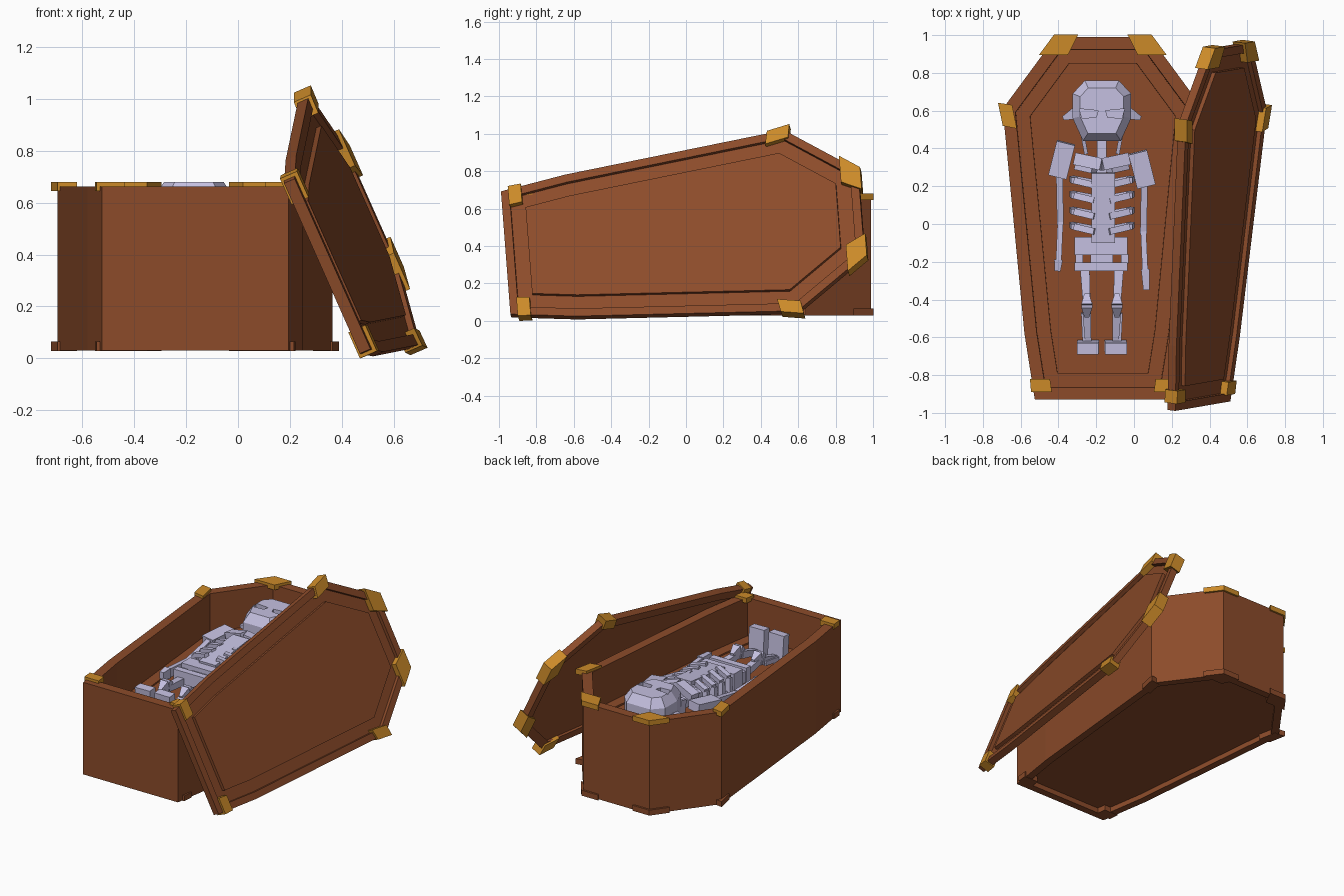
import bpy, bmesh, math
from mathutils import Vector, Matrix

if "Cube" in bpy.data.objects:
    bpy.data.objects.remove(bpy.data.objects["Cube"])


def material(name, rgb):
    m = bpy.data.materials.new(name)
    m.diffuse_color = (*rgb, 1)
    m.use_nodes = True
    m.node_tree.nodes["Principled BSDF"].inputs["Base Color"].default_value = m.diffuse_color
    return m


WOOD = material("brown_wood", (0.262, 0.071, 0.023))
GOLD = material("gold_fitting", (0.60, 0.255, 0.022))
BONE = material("pale_bone", (0.56, 0.53, 0.75))

# half outline of the casket, foot to head
HALF = [(0.36, -0.96), (0.415, -0.61), (0.53, 0.58), (0.25, 0.96)]
OUTLINE = HALF + [(-x, y) for x, y in reversed(HALF)]


def inset(poly, d):
    """Offset a counter-clockwise polygon inward by d."""
    out, n = [], len(poly)
    for i in range(n):
        a, b, c = (Vector(poly[(i + k) % n]) for k in (-1, 0, 1))
        e, f = (b - a).normalized(), (c - b).normalized()
        n1, n2 = Vector((-e.y, e.x)), Vector((-f.y, f.x))
        out.append(tuple(b + (n1 + n2) * d / (1 + n1.dot(n2))))
    return out


def finish(name, bm, mat, mtx=Matrix()):
    bmesh.ops.recalc_face_normals(bm, faces=bm.faces)
    me = bpy.data.meshes.new(name)
    bm.to_mesh(me)
    bm.free()
    me.materials.append(mat)
    ob = bpy.data.objects.new(name, me)
    bpy.context.collection.objects.link(ob)
    ob.matrix_world = mtx
    return ob


def loft(name, loops, mat, mtx=Matrix()):
    """Skin a list of (polygon, z) loops and cap both ends."""
    bm = bmesh.new()
    rings = [[bm.verts.new((x, y, z)) for x, y in p] for p, z in loops]
    for a, b in zip(rings, rings[1:]):
        for i in range(len(a)):
            j = (i + 1) % len(a)
            bm.faces.new((a[i], a[j], b[j], b[i]))
    bm.faces.new(rings[0])
    bm.faces.new(rings[-1])
    return finish(name, bm, mat, mtx)


def bone(name, p, q, w, h, taper=1.0):
    """Box bar from p to q, w wide and h deep, far end scaled by taper."""
    p, q = Vector(p), Vector(q)
    d = (q - p).normalized()
    up = Vector((0, 0, 1)) if abs(d.z) < 0.9 else Vector((0, 1, 0))
    s = d.cross(up).normalized() * w / 2
    t = s.normalized().cross(d) * h / 2
    bm = bmesh.new()
    vs = [[bm.verts.new(c + (s * i + t * j) * k)
           for i, j in ((-1, -1), (1, -1), (1, 1), (-1, 1))]
          for c, k in ((p, 1), (q, taper))]
    a, b = vs
    for i in range(4):
        j = (i + 1) % 4
        bm.faces.new((a[i], a[j], b[j], b[i]))
    bm.faces.new(a)
    bm.faces.new(b)
    return finish(name, bm, BONE)


BODY = Matrix.Translation((-0.165, 0.03, 0))

# casket box with recessed underside, upright inside walls and a floor panel
loft("casket_box", [(inset(OUTLINE, d), z) for d, z in (
    (0.05, 0.065), (0.05, 0.03), (0, 0.03), (0, 0.662), (0.065, 0.662),
    (0.068, 0.40), (0.14, 0.40), (0.141, 0.39))], WOOD, BODY)

# lid frame: x across, y along, z out of the lid
u = Vector((0.405, 0.07, -0.91)).normalized()
v = Vector((0.07, 0.988, 0.137))
v = (v - u * v.dot(u)).normalized()
n = u.cross(v)
LID = Matrix((u, v, n)).transposed().to_4x4()
LID.translation = (0.415, -0.01, 0.47)
lid_parts = [loft("lid", [(inset(OUTLINE, d), z) for d, z in (
    (0.06, 0.0), (0.06, -0.015), (0, -0.015), (0, 0.03), (0.045, 0.03),
    (0.045, 0.006), (0.125, 0.006), (0.125, 0.028))], WOOD, LID)]

# corner fittings: gold on the rim and lid, wooden under the box
CLIPS = {
    "head": [(0.13, 0.973), (0.185, 0.865), (0.338, 0.865), (0.258, 0.973)],
    "shoulder": [(0.48, 0.60), (0.455, 0.475), (0.53, 0.49), (0.555, 0.612)],
    "foot": [(0.28, -0.85), (0.27, -0.92), (0.38, -0.92), (0.386, -0.85)],
}
for part, poly in CLIPS.items():
    for side, s in (("left", -1), ("right", 1)):
        p = [(x * s, y) for x, y in poly]
        loft(f"rim_{part}_fitting_{side}", [(p, 0.645), (p, 0.68)], GOLD, BODY)
        loft(f"base_{part}_foot_{side}", [(p, 0.028), (p, 0.065)], WOOD, BODY)
        lid_parts.append(loft(f"lid_{part}_fitting_{side}",
                              [(p, -0.027), (p, 0.045)], GOLD, LID))

# rest the lid on the ground
low = min((o.matrix_world @ w.co).z for o in lid_parts for w in o.data.vertices)
for o in lid_parts:
    o.matrix_world = Matrix.Translation((0, 0, -low)) @ o.matrix_world

# skull
SX = -0.17
SK = [(0.10, 0.44), (0.155, 0.56), (0.155, 0.69), (0.09, 0.76)]
SK = SK + [(-x, y) for x, y in reversed(SK)]
skull = loft("skull", [(inset(SK, d), z) for d, z in (
    (0.05, 0.40), (0.0, 0.46), (0.0, 0.62), (0.04, 0.68))], BONE,
    Matrix.Translation((SX, 0, 0)))
for s in (-1, 1):
    eye = [(0.02 * s, 0.60), (0.03 * s, 0.565), (0.105 * s, 0.56), (0.12 * s, 0.61)]
    cut = loft("eye_cutter", [(eye, 0.62), (eye, 0.75)], BONE,
               Matrix.Translation((SX, 0, 0)))
    cut.hide_render = True
    mod = skull.modifiers.new("socket", "BOOLEAN")
    mod.operation, mod.object, mod.solver = "DIFFERENCE", cut, "EXACT"
    bone("cheek_bone", (SX + 0.13 * s, 0.59, 0.53), (SX + 0.205 * s, 0.56, 0.52),
         0.07, 0.06, 0.3)
    bone("jaw_side", (SX + 0.10 * s, 0.46, 0.52), (SX + 0.085 * s, 0.38, 0.50), 0.02, 0.09)
bpy.context.view_layer.update()
dg = bpy.context.evaluated_depsgraph_get()
carved = bpy.data.meshes.new_from_object(skull.evaluated_get(dg))
skull.modifiers.clear()
skull.data = carved
for o in [o for o in bpy.data.objects if o.name.startswith("eye_cutter")]:
    bpy.data.objects.remove(o)

# spine, breastbone and pelvis
bone("spine", (SX, 0.46, 0.46), (SX, -0.20, 0.44), 0.05, 0.05)
bone("breastbone", (-0.163, 0.27, 0.60), (-0.163, -0.10, 0.56), 0.125, 0.03)
bone("pelvis_top", (-0.175, -0.07, 0.50), (-0.175, -0.165, 0.50), 0.28, 0.12)
bone("pelvis_bottom", (-0.175, -0.205, 0.50), (-0.175, -0.25, 0.50), 0.28, 0.10)

for s in (-1, 1):
    def at(x, y, z):
        return (SX + x * s, y, z)

    # pelvis bars around the openings
    bone("pelvis_bar", at(0.12, -0.16, 0.49), at(0.12, -0.21, 0.49), 0.04, 0.08)
    bone("pelvis_middle", at(0.03, -0.16, 0.49), at(0.03, -0.21, 0.49), 0.06, 0.08)
    # collar bone and shoulder
    bone("collar_bone", at(0, 0.315, 0.60), at(0.14, 0.345, 0.56), 0.065, 0.05)
    bone("upper_rib_plate", at(0.04, 0.28, 0.57), at(0.13, 0.30, 0.50), 0.03, 0.05)
    # ribs bent round the chest
    for y in (0.215, 0.135, 0.05, -0.03):
        path = [at(0.04, y - 0.01, 0.59), at(0.145, y + 0.015, 0.56),
                at(0.155, y + 0.025, 0.46), at(0.02, y, 0.43)]
        for a, b in zip(path, path[1:]):
            bone("rib", a, b, 0.035, 0.03)
    # arms, the left one slightly higher than the right one
    dy = 0.05 if s < 0 else 0.0
    bone("shoulder_blade", at(0.19, 0.38 + dy, 0.54), at(0.235, 0.20 + dy, 0.52), 0.10, 0.06)
    bone("upper_arm", at(0.225, 0.21 + dy, 0.52), at(0.22, -0.05 + dy, 0.47), 0.035, 0.045)
    bone("forearm", at(0.22, -0.04 + dy, 0.47), at(0.23, -0.27 + dy, 0.48), 0.03, 0.06)
    bone("hand", at(0.23, -0.24 + dy, 0.48), at(0.235, -0.35 + dy * 2, 0.48), 0.045, 0.07, 0.7)
    # legs
    bone("thigh_bone", at(0.09, -0.24, 0.48), at(0.08, -0.43, 0.50), 0.05, 0.05, 0.8)
    bone("knee_top", at(0.08, -0.37, 0.51), at(0.08, -0.43, 0.52), 0.025, 0.04, 2.3)
    bone("knee_bottom", at(0.08, -0.43, 0.52), at(0.08, -0.49, 0.50), 0.058, 0.09, 0.4)
    bone("shin_bone", at(0.08, -0.46, 0.49), at(0.072, -0.64, 0.44), 0.045, 0.05, 0.7)
    bone("calf_bone", at(0.10, -0.47, 0.47), at(0.092, -0.64, 0.44), 0.02, 0.03)
    bone("foot_bones", at(0.072, -0.645, 0.40), at(0.075, -0.66, 0.60), 0.115, 0.06)
